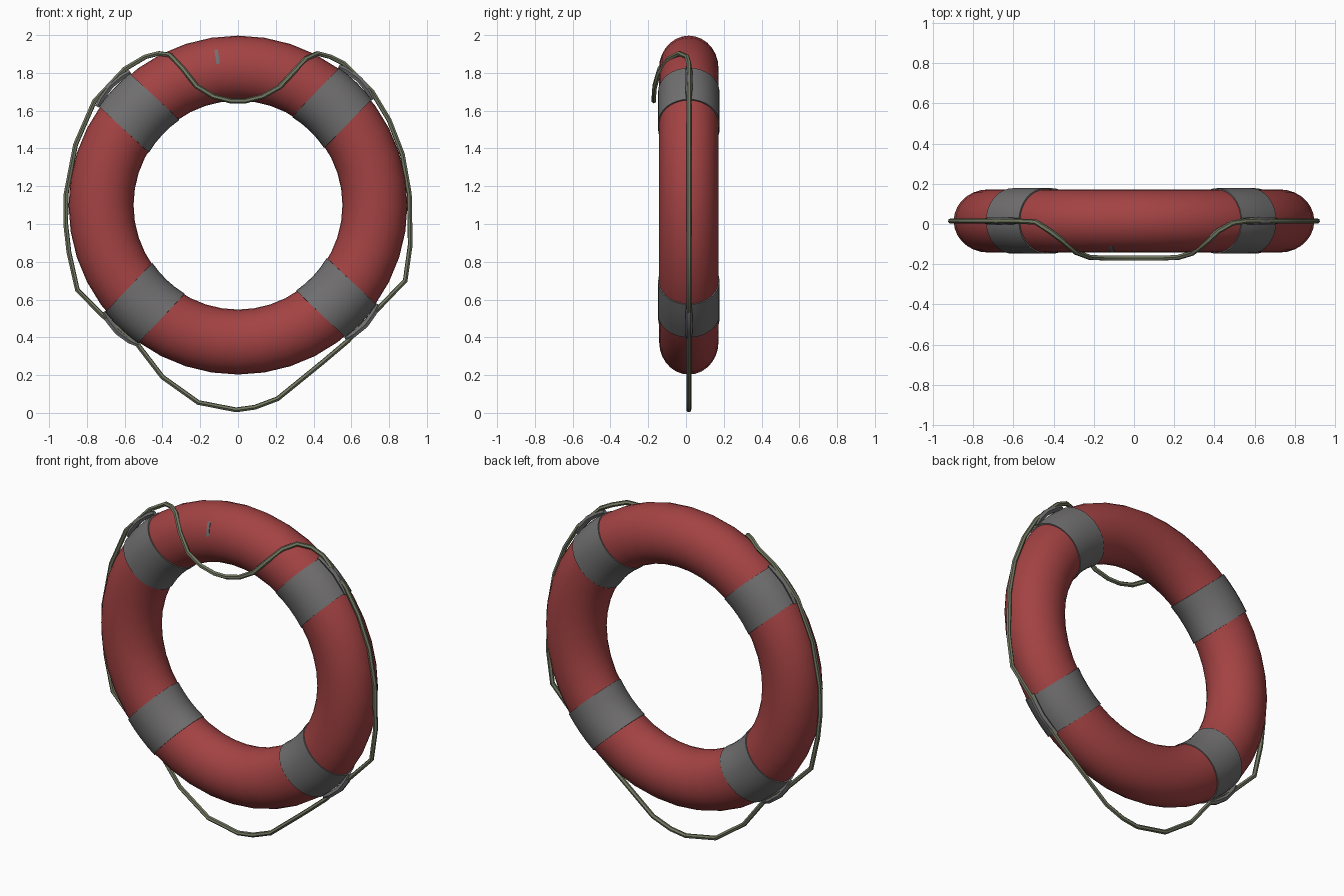
import bpy, math
from math import sin, cos, pi, radians

if "Cube" in bpy.data.objects:
    bpy.data.objects.remove(bpy.data.objects["Cube"])

CY, CZ = 0.015, 1.10          # ring centre
R, A, B = 0.725, 0.172, 0.157  # ring radius, tube half-width (radial / depth)


def material(name, rgb):
    m = bpy.data.materials.new(name)
    m.diffuse_color = (*rgb, 1)
    m.use_nodes = True
    m.node_tree.nodes["Principled BSDF"].inputs["Base Color"].default_value = m.diffuse_color
    return m


RED = material("faded red", (0.37, 0.055, 0.056))
GREY = material("grey strap", (0.165, 0.16, 0.16))
ROPE = material("olive rope", (0.17, 0.19, 0.12))


def finish(ob, mat):
    ob.data.materials.append(mat)
    bpy.ops.object.select_all(action='DESELECT')
    ob.select_set(True)
    bpy.context.view_layer.objects.active = ob
    if ob.type == 'CURVE':
        bpy.ops.object.convert(target='MESH')
    bpy.ops.object.shade_smooth_by_angle(angle=radians(50))


def mesh_object(name, verts, faces, mat):
    me = bpy.data.meshes.new(name)
    me.from_pydata(verts, [], faces)
    finish_ob = bpy.data.objects.new(name, me)
    bpy.context.collection.objects.link(finish_ob)
    finish(finish_ob, mat)
    return finish_ob


def ring_point(theta, phi, grow=0.0):
    r = R + (A + grow) * cos(phi)
    return (r * cos(theta), CY - (B + grow) * sin(phi), CZ + r * sin(theta))


def strap(name, centre, half, p0=0, p1=360, steps=32, grow=0.006):
    """Parallel-edged patch hugging the tube, with rims turned into the ring."""
    verts, faces = [], []
    across = [(-1, -0.008), (-1, grow), (-0.5, grow), (0, grow),
              (0.5, grow), (1, grow), (1, -0.008)]
    n = len(across)
    for i in range(steps + 1):
        phi = radians(p0 + (p1 - p0) * i / steps)
        r = R + A * cos(phi)
        for t, g in across:
            verts.append(ring_point(radians(centre) + math.asin(t * half / r), phi, g))
    for i in range(steps):
        for j in range(n - 1):
            a = i * n + j
            faces.append((a, a + n, a + n + 1, a + 1))
    return mesh_object(name, verts, faces, GREY)


def tube(name, points, radius, mat, cyclic, radii=None):
    cu = bpy.data.curves.new(name, 'CURVE')
    cu.dimensions = '3D'
    cu.bevel_depth, cu.bevel_resolution = radius, 1
    cu.use_fill_caps = not cyclic
    sp = cu.splines.new('POLY')
    sp.points.add(len(points) - 1)
    for i, p in enumerate(points):
        sp.points[i].co = (*p, 1)
        sp.points[i].radius = radii[i] if radii else 1
    sp.use_cyclic_u = cyclic
    ob = bpy.data.objects.new(name, cu)
    bpy.context.collection.objects.link(ob)
    finish(ob, mat)


# Float ring
M, N = 40, 28
ring_v = [ring_point(2 * pi * i / M, 2 * pi * j / N) for i in range(M) for j in range(N)]
ring_f = [(i * N + j, ((i + 1) % M) * N + j, ((i + 1) % M) * N + (j + 1) % N, i * N + (j + 1) % N)
          for i in range(M) for j in range(N)]
mesh_object("float_ring", ring_v, ring_f, RED)

# Four straps, each with a sleeve that holds the rope
for name, c in (("upper_right", 46), ("upper_left", 137), ("lower_left", 226.5), ("lower_right", -43.3)):
    strap(name + "_strap", c, 0.119)
    arc = [(r * cos(radians(c + d)), CY, CZ + r * sin(radians(c + d)))
           for d, r in ((-8, 0.908), (-5, 0.918), (0, 0.925), (5, 0.918), (8, 0.908))]
    tube(name + "_rope_sleeve", arc, 0.019, GREY, False, (0.7, 0.95, 1, 0.95, 0.7))

# Small grey scuff on the front
strap("front_scuff", 98, 0.009, 52, 80, 6, 0.002)

# Grab rope: x, z round the ring; it hangs below and drapes over the front at the top
side = [(0.56, 1.85), (0.71, 1.70), (0.80, 1.55), (0.87, 1.37), (0.907, 1.16), (0.912, 0.89),
        (0.885, 0.70), (0.74, 0.55), (0.58, 0.38), (0.45, 0.27), (0.21, 0.075), (0.09, 0.03),
        (-0.01, 0.016), (-0.21, 0.055), (-0.40, 0.19), (-0.53, 0.36), (-0.71, 0.51),
        (-0.85, 0.65), (-0.895, 0.85), (-0.912, 1.0), (-0.91, 1.16), (-0.86, 1.42),
        (-0.76, 1.65), (-0.60, 1.82)]
drape = [(-0.49, 0.01, 1.885), (-0.42, -0.035, 1.903), (-0.36, -0.08, 1.895), (-0.29, -0.14, 1.82),
         (-0.22, -0.166, 1.73), (-0.13, -0.17, 1.675), (-0.04, -0.17, 1.652), (0.04, -0.17, 1.652),
         (0.13, -0.17, 1.675), (0.22, -0.166, 1.725), (0.29, -0.145, 1.80), (0.36, -0.09, 1.875),
         (0.42, -0.035, 1.903), (0.49, 0.005, 1.885)]
tube("grab_rope", [(x, CY, z) for x, z in side] + drape, 0.0135, ROPE, True)
